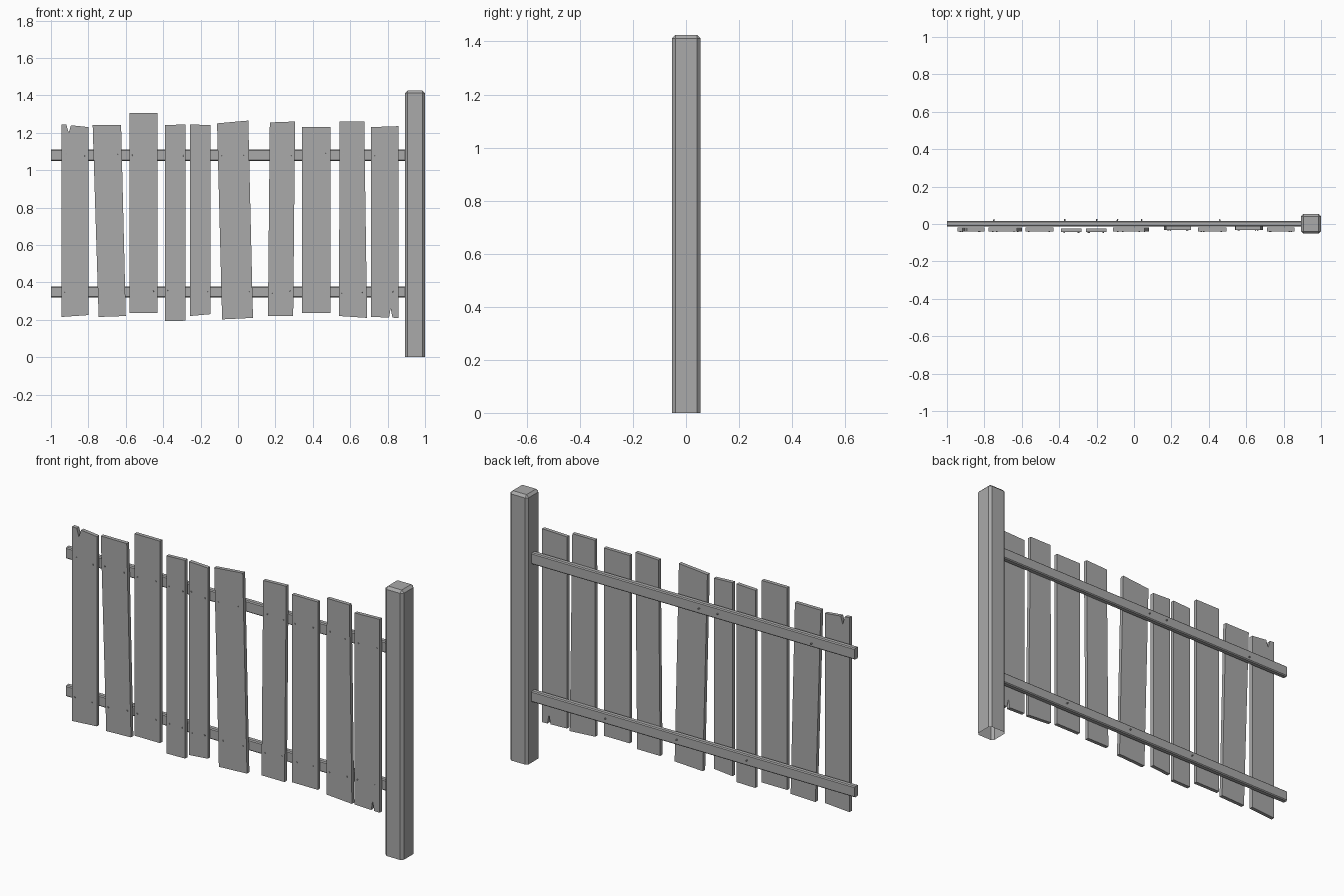
import bpy
import bmesh
import random
from mathutils import Matrix, Vector

random.seed(4)

default_cube = bpy.data.objects.get("Cube")
if default_cube:
    bpy.data.objects.remove(default_cube, do_unlink=True)

# One plain weathered grey for everything
grey = bpy.data.materials.new("weathered grey")
grey.use_nodes = True
GREY_COLOUR = (0.4, 0.4, 0.4, 1)
grey.diffuse_color = GREY_COLOUR
grey.node_tree.nodes["Principled BSDF"].inputs["Base Color"].default_value = GREY_COLOUR


def finish(bm, name):
    """Turn a bmesh into a named, flat shaded object."""
    mesh = bpy.data.meshes.new(name)
    bm.to_mesh(mesh)
    bm.free()
    mesh.materials.append(grey)
    obj = bpy.data.objects.new(name, mesh)
    bpy.context.collection.objects.link(obj)
    return obj


def box(low, high):
    """Axis aligned box between two corners."""
    low, high = Vector(low), Vector(high)
    bm = bmesh.new()
    bmesh.ops.create_cube(bm, size=1)
    bmesh.ops.scale(bm, vec=high - low, verts=bm.verts)
    bmesh.ops.translate(bm, vec=(low + high) / 2, verts=bm.verts)
    return bm


def chamfer(bm, edges, width):
    bmesh.ops.bevel(bm, geom=edges, offset=width, segments=1,
                    affect='EDGES', profile=0.5)


# Post: chamfered uprights and cap, hollow underneath
bm = box((0.893, -0.052, 0), (1, 0.054, 1.425))
bm.faces.ensure_lookup_table()
bottom = min(bm.faces, key=lambda f: f.calc_center_median().z)
bmesh.ops.delete(bm, geom=[bottom], context='FACES_ONLY')
chamfer(bm, [e for e in bm.edges if not e.is_boundary], 0.013)
finish(bm, "post")

# Rails: long edges chamfered, square ends
RAIL_FRONT, RAIL_BACK = -0.013, 0.017
RAILS = {"lower_rail": (0.32, 0.378), "upper_rail": (1.05, 1.11)}
for name, (z_low, z_high) in RAILS.items():
    bm = box((-1, RAIL_FRONT, z_low), (0.9, RAIL_BACK, z_high))
    long_edges = [e for e in bm.edges
                  if abs(e.verts[0].co.x - e.verts[1].co.x) > 1]
    chamfer(bm, long_edges, 0.005)
    finish(bm, name)

# Planks: (x, z) of bottom left, bottom right, top right, top left, then middle y
PLANKS = [
    ((-.945, .215), (-.8, .225), (-.8, 1.23), (-.945, 1.245), -.029),
    ((-.745, .215), (-.6, .22), (-.625, 1.24), (-.777, 1.24), -.029),
    ((-.58, .235), (-.43, .235), (-.43, 1.305), (-.58, 1.305), -.029),
    ((-.39, .193), (-.28, .195), (-.28, 1.245), (-.39, 1.24), -.033),
    ((-.257, .22), (-.147, .23), (-.147, 1.24), (-.257, 1.245), -.033),
    ((-.085, .202), (.08, .21), (.055, 1.265), (-.112, 1.25), -.029),
    ((.16, .22), (.295, .22), (.305, 1.26), (.17, 1.255), -.022),
    ((.343, .235), (.495, .235), (.495, 1.23), (.343, 1.23), -.029),
    ((.54, .22), (.69, .21), (.675, 1.26), (.543, 1.26), -.022),
    ((.71, .215), (.857, .21), (.857, 1.235), (.71, 1.23), -.029),
]
THICKNESS = 0.02


def add_plank(name, outline, y):
    bm = bmesh.new()
    front = y - THICKNESS / 2
    face = bm.faces.new([bm.verts.new((x, front, z)) for x, z in outline])
    made = bmesh.ops.extrude_face_region(bm, geom=[face], use_keep_orig=True)
    moved = [v for v in made["geom"] if isinstance(v, bmesh.types.BMVert)]
    bmesh.ops.translate(bm, vec=(0, THICKNESS, 0), verts=moved)
    bmesh.ops.recalc_face_normals(bm, faces=bm.faces)
    finish(bm, name)


def add_pin(bm, x, y_mid, z, length, radius, tilt):
    """Short nail piece lying along y."""
    spin = (Matrix.Translation((x, y_mid, z))
            @ Matrix.Rotation(tilt, 4, 'Z') @ Matrix.Rotation(1.5708, 4, 'X'))
    bmesh.ops.create_cone(bm, cap_ends=True, segments=6, radius1=radius,
                          radius2=radius, depth=length, matrix=spin)


nails = bmesh.new()
for i, (bl, br, tr, tl, y) in enumerate(PLANKS):
    outline = [bl, br, tr, tl]
    # Split ends in the two outermost planks
    if i == 0:
        outline[3:3] = [(-.893, 1.24), (-.905, 1.2), (-.918, 1.243)]
    if i == len(PLANKS) - 1:
        outline[1:1] = [(.808, .212), (.816, .262), (.826, .211)]
    add_plank(f"plank_{i + 1}", outline, y)

    # Two nail heads where the plank crosses each rail
    for z_low, z_high in RAILS.values():
        for side in (0.15, 0.84):
            z = (z_low + z_high) / 2 + random.uniform(-0.008, 0.008)
            t = (z - bl[1]) / (tl[1] - bl[1])
            left = bl[0] + (tl[0] - bl[0]) * t
            right = br[0] + (tr[0] - br[0]) * t
            x = left + (right - left) * (side + random.uniform(-0.05, 0.05))
            add_pin(nails, x, y - THICKNESS / 2, z, 0.008, 0.004,
                    random.uniform(-0.3, 0.3))
finish(nails, "nail_heads")

# Nail tips poking through the back of the rails
tips = bmesh.new()
for x, z in [(-.75, 1.07), (-.2, 1.08), (-.09, 1.08),
             (-.37, .35), (.04, .35), (.46, .35)]:
    add_pin(tips, x, RAIL_BACK, z, 0.018, 0.004, random.uniform(-0.4, 0.4))
finish(tips, "nail_tips")
